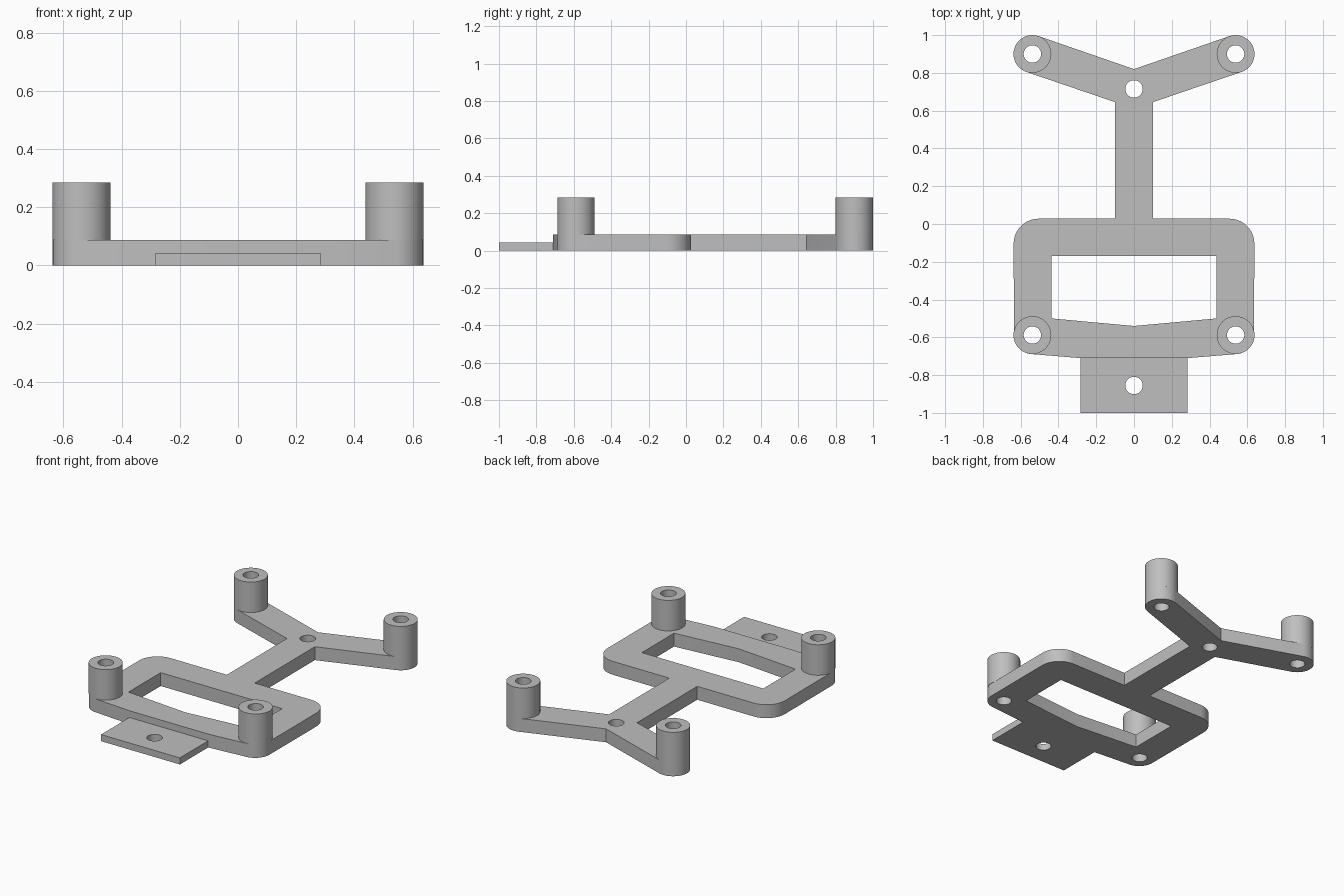
import bpy, bmesh
from math import cos, sin, radians, pi

cube = bpy.data.objects.get("Cube")
if cube:
    bpy.data.objects.remove(cube, do_unlink=True)

THICK, TAB_THICK, POST_TOP = 0.087, 0.043, 0.285
POST_R, HOLE_R = 0.1, 0.046
POST_X, BACK_Y, FRONT_Y = 0.538, 0.9, -0.588

grey = bpy.data.materials.new("plain grey")
grey.use_nodes = True
grey.diffuse_color = (0.52, 0.52, 0.52, 1)
grey.node_tree.nodes["Principled BSDF"].inputs["Base Color"].default_value = grey.diffuse_color


def arc(cx, cy, r, start, end, steps=16):
    angles = [radians(start + (end - start) * i / steps) for i in range(steps + 1)]
    return [(cx + r * cos(a), cy + r * sin(a)) for a in angles]


def circle(cx, cy, r):
    return arc(cx, cy, r, 0, 360, 48)[:-1]


def mirrored(half):
    """Close a right-hand half outline by mirroring it across x = 0."""
    return half + [(-x, y) for x, y in reversed(half) if abs(x) > 1e-6]


def slab(name, outline, holes, bottom, top):
    """Extrude a flat outline, with holes, between two heights."""
    curve = bpy.data.curves.new(name + " profile", "CURVE")
    curve.dimensions = "2D"
    curve.fill_mode = "BOTH"
    curve.extrude = (top - bottom) / 2
    for points in [outline] + holes:
        spline = curve.splines.new("POLY")
        spline.points.add(len(points) - 1)
        for p, (x, y) in zip(spline.points, points):
            p.co = (x, y, 0, 1)
        spline.use_cyclic_u = True
    temp = bpy.data.objects.new(name + " profile", curve)
    bpy.context.collection.objects.link(temp)
    bpy.context.view_layer.update()
    graph = bpy.context.evaluated_depsgraph_get()
    mesh = bpy.data.meshes.new_from_object(temp.evaluated_get(graph))
    bpy.data.objects.remove(temp, do_unlink=True)
    bpy.data.curves.remove(curve)

    # Weld caps to walls and lift to height
    bm = bmesh.new()
    bm.from_mesh(mesh)
    bmesh.ops.remove_doubles(bm, verts=bm.verts, dist=0.0001)
    bmesh.ops.translate(bm, verts=bm.verts, vec=(0, 0, (top + bottom) / 2))
    bmesh.ops.recalc_face_normals(bm, faces=bm.faces)
    for f in bm.faces:
        f.smooth = True
        f.material_index = 0
    bm.to_mesh(mesh)
    bm.free()
    mesh.name = name
    mesh.set_sharp_from_angle(angle=pi / 6)
    mesh.materials.clear()
    mesh.materials.append(grey)
    obj = bpy.data.objects.new(name, mesh)
    bpy.context.collection.objects.link(obj)
    return obj


posts = {
    "back_left_post": (POST_X, BACK_Y),
    "back_right_post": (-POST_X, BACK_Y),
    "front_left_post": (POST_X, FRONT_Y),
    "front_right_post": (-POST_X, FRONT_Y),
}

# Frame plate: forked arms, spine and rounded ring
half = [(0, 0.82)]
half += arc(POST_X, BACK_Y, POST_R, 109, -71)
half += [(0.1, 0.645), (0.1, 0.028)]
half += arc(0.505, -0.104, 0.132, 90, 0)
half += arc(POST_X - 0.003, FRONT_Y, POST_R + 0.001, 0, -84)
half += [(0.283, -0.71), (0, -0.71)]
window = mirrored([(0, -0.17), (0.436, -0.17), (0.436, -0.5), (0, -0.54)])
bores = [circle(x, y, HOLE_R) for x, y in posts.values()]
slab("frame_plate", mirrored(half), [window, circle(0, 0.715, HOLE_R)] + bores, 0, THICK)

# Standoff posts with bores
for name, (x, y) in posts.items():
    slab(name, circle(x, y, POST_R), [circle(x, y, HOLE_R)], THICK, POST_TOP)

# Thin mounting tab at the front
slab("front_tab", mirrored([(0, -0.71), (0.283, -0.71), (0.283, -1), (0, -1)]),
     [circle(0, -0.855, HOLE_R)], 0, TAB_THICK)
